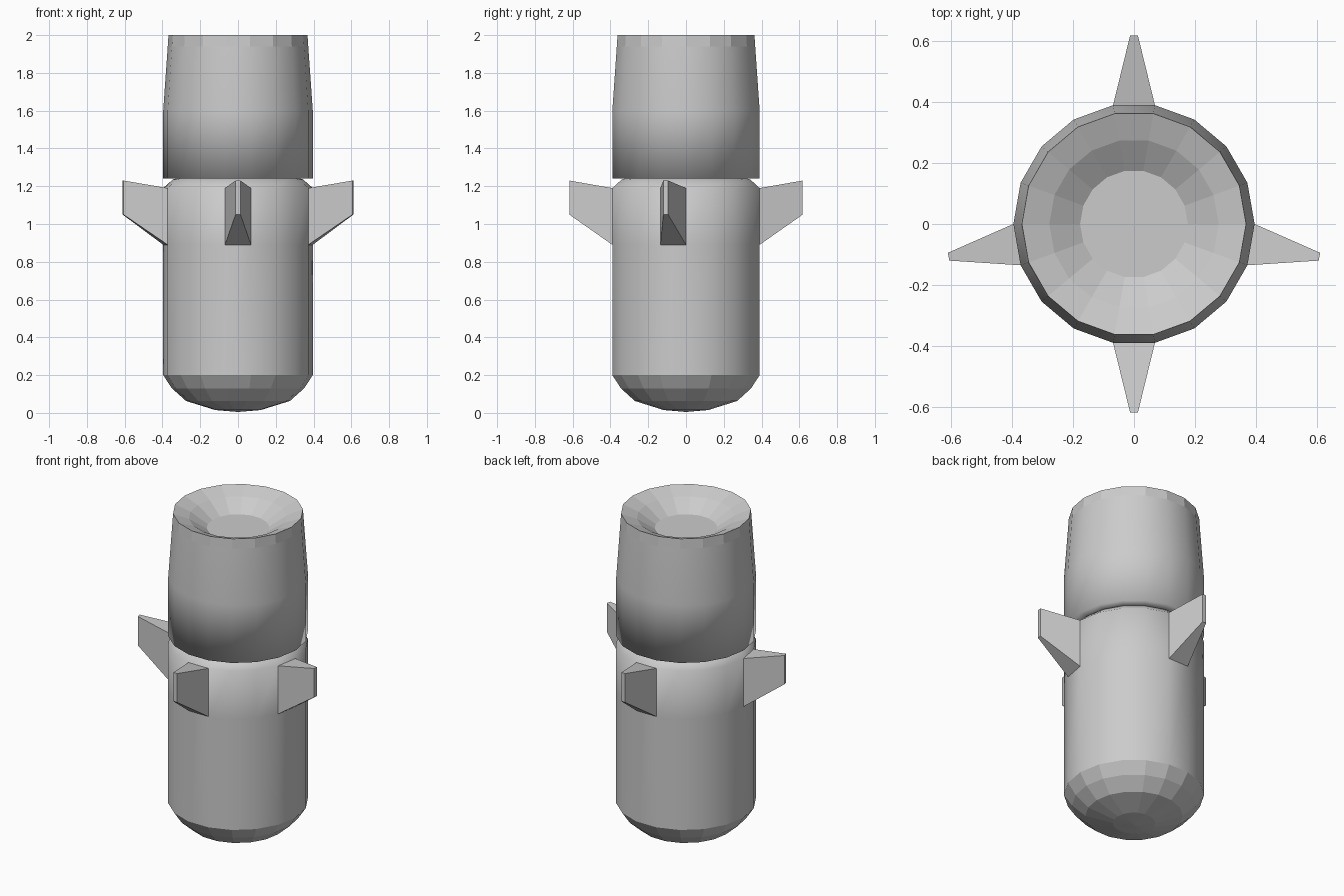
import bpy, bmesh
from math import sin, cos, radians
from mathutils import Vector

if "Cube" in bpy.data.objects:
    bpy.data.objects.remove(bpy.data.objects["Cube"])

SIDES = 18
STEP = 360 / SIDES


def lathe(name, profile, smooth_rows, fin_row=None, fin_sides=()):
    """Revolve (radius, z) points; radius 0 becomes a pole."""
    bm = bmesh.new()
    rings = []
    for r, z in profile:
        if r == 0:
            rings.append([bm.verts.new((0, 0, z))] * SIDES)
        else:
            rings.append([bm.verts.new((r * cos(radians(STEP * i)), r * sin(radians(STEP * i)), z))
                          for i in range(SIDES)])
    fin_faces = []
    for row, (low, high) in enumerate(zip(rings, rings[1:])):
        for i in range(SIDES):
            k = (i + 1) % SIDES
            corners = list(dict.fromkeys([low[i], low[k], high[k], high[i]]))
            face = bm.faces.new(corners)
            face.smooth = row in smooth_rows
            if row == fin_row and i in fin_sides:
                fin_faces.append(face)

    # Fins pulled out of wall faces and tapered at the tip
    if fin_faces:
        old = set(bm.faces) - set(fin_faces)
        tips = bmesh.ops.extrude_discrete_faces(bm, faces=fin_faces)["faces"]
        for face in tips:
            out = face.calc_center_median().copy()
            mid_z = out.z
            out.z = 0
            out.normalize()
            side = Vector((-out.y, out.x, 0))
            for v in face.verts:
                s = 1 if v.co.dot(side) > 0 else -1
                z = 1.23 if v.co.z > mid_z else 1.05
                v.co = out * 0.618 + side * (0.013 * s) + Vector((0, 0, z))
        for face in bm.faces:
            if face not in old:
                face.smooth = False

    mesh = bpy.data.meshes.new(name)
    bm.to_mesh(mesh)
    bm.free()
    obj = bpy.data.objects.new(name, mesh)
    bpy.context.collection.objects.link(obj)
    return obj


# Lower body: faceted dome, smooth wall, chamfered shoulder, four fins
lathe("finned_body",
      [(0, 0.005), (0.12, 0.015), (0.275, 0.063), (0.35, 0.13), (0.396, 0.2),
       (0.396, 0.89), (0.396, 1.19), (0.345, 1.236), (0.33, 1.24)],
      {4, 5, 6, 7}, fin_row=5, fin_sides=(4, 9, 13, 17))

# Upper section: smooth tapered wall, faceted rim and dished recess
lathe("upper_section",
      [(0.33, 1.24), (0.396, 1.24), (0.396, 1.6), (0.372, 1.94), (0.368, 2.0),
       (0.278, 1.965), (0.177, 1.9), (0, 1.9)],
      {0, 1, 2})
